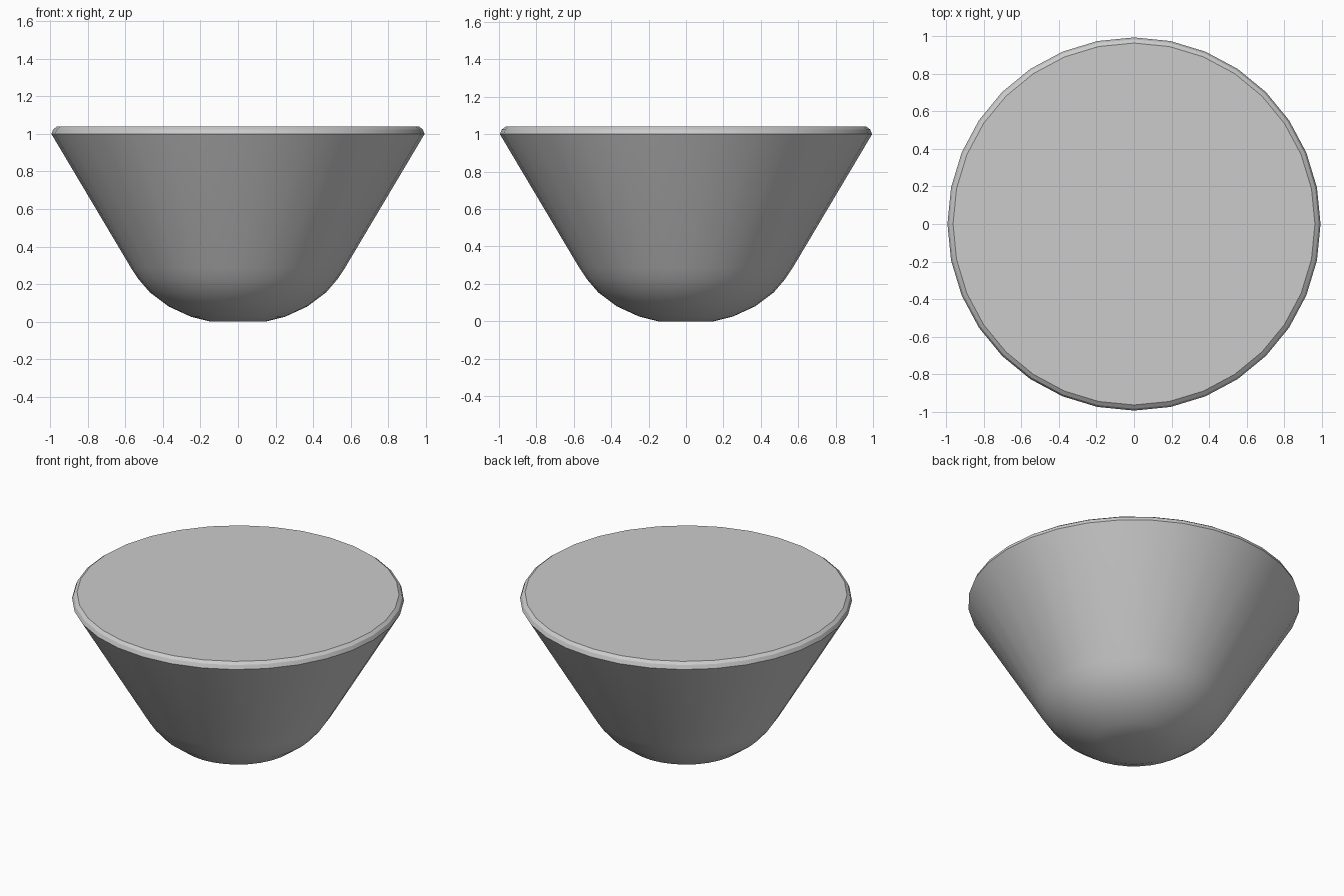
import bpy
import bmesh
import math

# Remove the default object
cube = bpy.data.objects.get("Cube")
if cube:
    bpy.data.objects.remove(cube, do_unlink=True)

SIDES = 32

# One plain grey material
grey = bpy.data.materials.new("plain_grey")
grey.use_nodes = True
colour = (0.6, 0.6, 0.6, 1.0)
grey.diffuse_color = colour
grey.node_tree.nodes["Principled BSDF"].inputs["Base Color"].default_value = colour

# Radius and height from the rounded base, up the flared wall, to the bevelled lid
profile = [(0.15, 0.0), (0.25, 0.025), (0.37, 0.08), (0.47, 0.155),
           (0.53, 0.225), (0.57, 0.285), (0.995, 1.0), (0.985, 1.025), (0.965, 1.04)]


def lathe(name, points, sides):
    """Spin a profile around z and close both ends with flat caps."""
    bm = bmesh.new()
    rings = []
    for radius, height in points:
        ring = []
        for i in range(sides):
            a = math.tau * i / sides
            ring.append(bm.verts.new((radius * math.cos(a), radius * math.sin(a), height)))
        rings.append(ring)
    for low, high in zip(rings, rings[1:]):
        for i in range(sides):
            j = (i + 1) % sides
            bm.faces.new((low[i], low[j], high[j], high[i]))
    bm.faces.new(list(reversed(rings[0])))
    bm.faces.new(rings[-1])
    mesh = bpy.data.meshes.new(name)
    bm.to_mesh(mesh)
    bm.free()
    obj = bpy.data.objects.new(name, mesh)
    bpy.context.collection.objects.link(obj)
    return obj


# Solid bowl with a flat, closed top
bowl = lathe("bowl_body", profile, SIDES)
bowl.data.materials.append(grey)

# Smooth the curved wall, keep the rim crisp
bpy.ops.object.select_all(action="DESELECT")
bowl.select_set(True)
bpy.context.view_layer.objects.active = bowl
bpy.ops.object.shade_smooth_by_angle(angle=math.radians(30))
